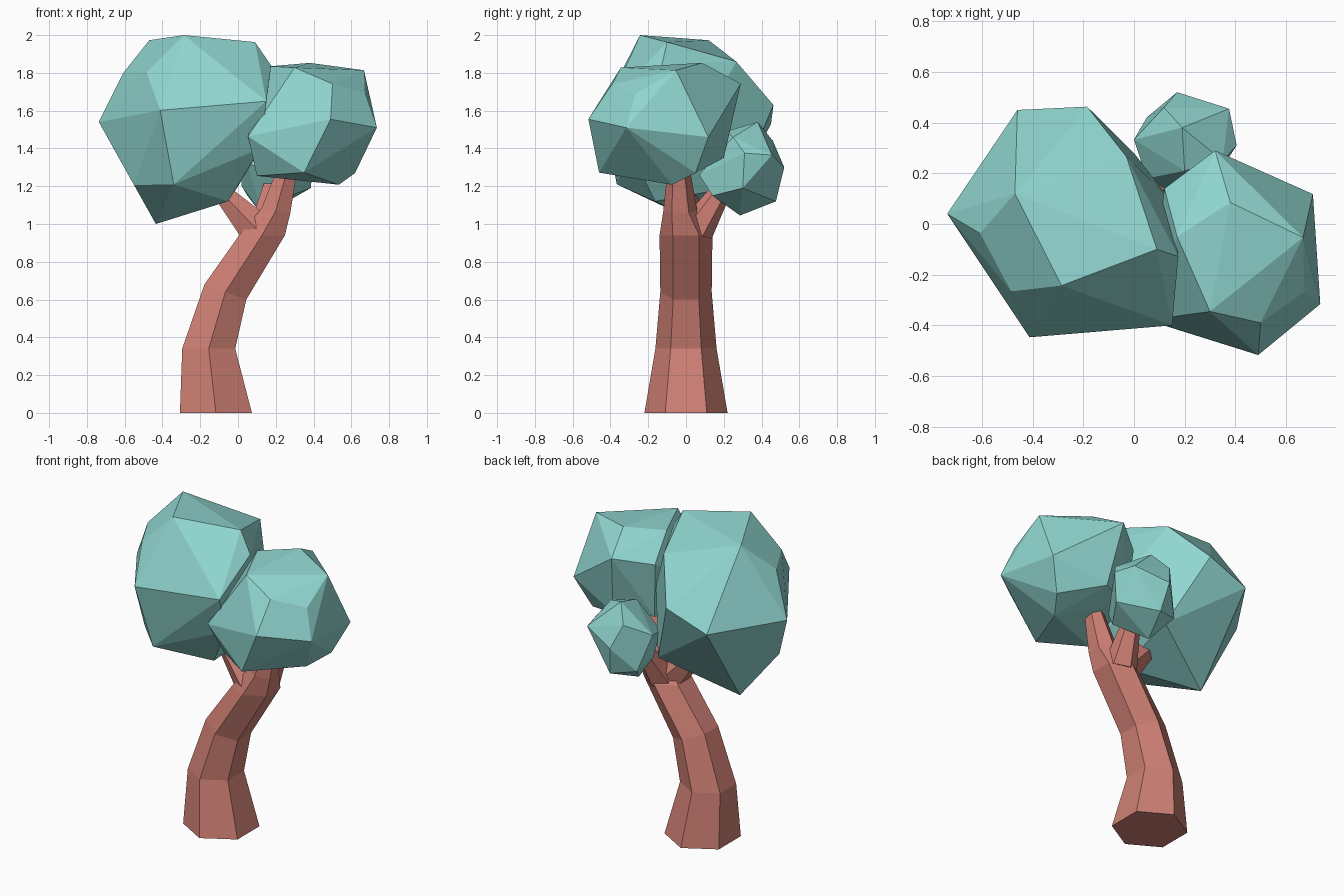
import bpy, bmesh, math
from mathutils import Vector


def material(name, rgb):
    m = bpy.data.materials.new(name)
    m.diffuse_color = (*rgb, 1)
    return m


leaf = material("teal leaf", (0.28, 0.67, 0.63))
bark = material("red brown bark", (0.62, 0.215, 0.175))


def finish(name, bm, mat):
    bmesh.ops.recalc_face_normals(bm, faces=bm.faces)
    me = bpy.data.meshes.new(name)
    bm.to_mesh(me)
    bm.free()
    me.materials.append(mat)
    ob = bpy.data.objects.new(name, me)
    bpy.context.collection.objects.link(ob)


def clump(name, pts):
    """Faceted leaf clump: convex hull with near-flat faces merged."""
    bm = bmesh.new()
    for p in pts:
        bm.verts.new(p)
    bmesh.ops.convex_hull(bm, input=bm.verts)
    loose = [v for v in bm.verts if not v.link_faces]
    bmesh.ops.delete(bm, geom=loose, context='VERTS')
    bmesh.ops.dissolve_limit(bm, angle_limit=math.radians(7),
                             verts=bm.verts, edges=bm.edges)
    finish(name, bm, leaf)


def limb(name, rings):
    """Six-sided tube through rings of (centre, radius, axis)."""
    bm = bmesh.new()
    loops = []
    for c, r, axis in rings:
        q = Vector((0, 0, 1)).rotation_difference(Vector(axis))
        loop = []
        for i in range(6):
            a = math.radians(30 + 60 * i)
            off = q @ Vector((r * math.cos(a), r * math.sin(a), 0))
            loop.append(bm.verts.new(Vector(c) + off))
        loops.append(loop)
    for lo, hi in zip(loops, loops[1:]):
        for i in range(6):
            j = (i + 1) % 6
            bm.faces.new((lo[i], lo[j], hi[j], hi[i]))
    bm.faces.new(loops[0][::-1])
    bm.faces.new(loops[-1])
    finish(name, bm, bark)


# Bent trunk running up into the right-hand branch
limb("trunk", [
    ((-0.117, 0, 0), 0.22, (0, 0, 1)),
    ((-0.155, 0, 0.34), 0.162, (0, 0, 1)),
    ((-0.067, 0, 0.64), 0.136, (0.34, 0, 0.94)),
    ((0.127, 0, 0.94), 0.14, (0, 0, 1)),
    ((0.20, -0.03, 1.07), 0.09, (0.15, 0, 1)),
    ((0.27, -0.04, 1.32), 0.055, (0.15, 0, 1)),
])
# Side branches
limb("left_branch", [
    ((0.11, 0, 0.96), 0.11, (-0.6, 0, 0.8)),
    ((-0.07, 0, 1.15), 0.06, (-0.7, 0, 0.7)),
])
limb("back_branch", [
    ((0.14, 0.04, 0.95), 0.10, (0, 0.3, 1)),
    ((0.18, 0.20, 1.2), 0.05, (0.1, 0.5, 0.85)),
])

# Leaf clumps
clump("large_leaf_clump", [
    (-0.286, -0.243, 2.0), (-0.47, 0.12, 1.973), (-0.607, -0.037, 1.80),
    (-0.737, 0.04, 1.54), (-0.46, 0.45, 1.53), (-0.185, 0.463, 1.63),
    (-0.03, 0.266, 1.86), (0.09, -0.10, 1.963), (-0.485, -0.266, 1.804),
    (-0.412, -0.447, 1.602), (0.15, -0.40, 1.65), (0.175, -0.128, 1.84),
    (-0.435, 0.08, 1.0), (-0.55, -0.15, 1.206), (-0.34, -0.366, 1.21),
    (-0.053, -0.164, 1.12), (0.0, 0.28, 1.2), (0.14, 0.10, 1.55),
    (0.12, -0.30, 1.40),
])
clump("right_leaf_clump", [
    (0.30, -0.345, 1.828), (0.50, -0.39, 1.742), (0.49, -0.517, 1.555),
    (0.735, -0.316, 1.51), (0.672, -0.268, 1.69), (0.667, -0.053, 1.814),
    (0.38, 0.085, 1.853), (0.32, 0.29, 1.743), (0.706, 0.118, 1.46),
    (0.62, 0.05, 1.27), (0.534, -0.074, 1.208), (0.35, -0.46, 1.272),
    (0.053, -0.38, 1.464), (0.10, -0.28, 1.255), (0.17, -0.05, 1.835),
    (0.12, 0.14, 1.70), (0.37, 0.20, 1.35), (0.15, 0.10, 1.35),
])
clump("back_leaf_clump", [
    (0.19, 0.38, 1.54), (0.17, 0.52, 1.30), (0.375, 0.455, 1.365),
    (0.405, 0.31, 1.375), (0.0, 0.333, 1.36), (0.118, 0.46, 1.44),
    (0.20, 0.476, 1.12), (0.13, 0.286, 1.045), (0.385, 0.30, 1.19),
    (0.02, 0.30, 1.20), (0.28, 0.14, 1.15), (0.25, 0.07, 1.26),
    (0.20, 0.21, 1.49), (0.35, 0.25, 1.46), (0.05, 0.42, 1.15),
    (0.05, 0.18, 1.32),
])
